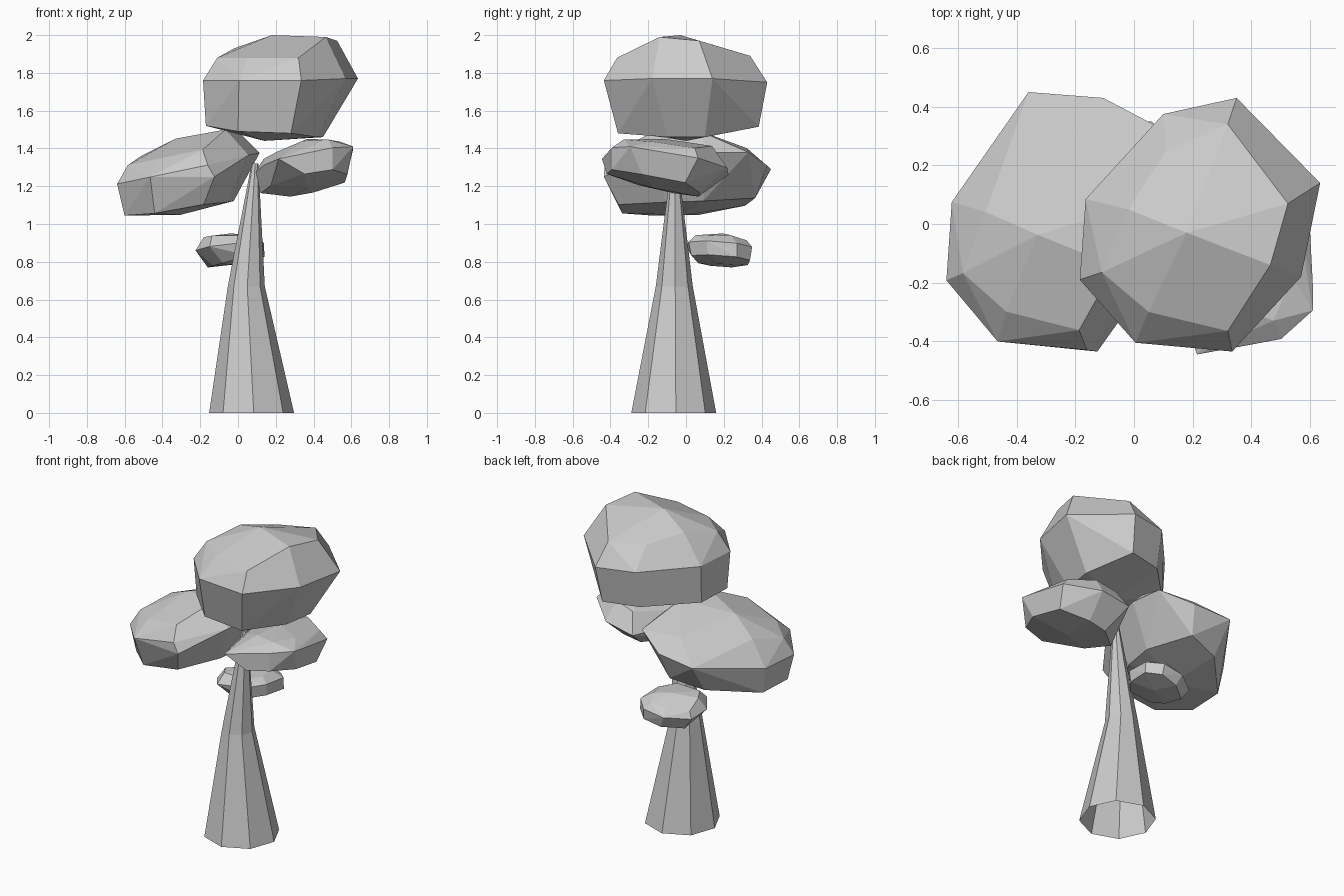
import bpy
import bmesh
from math import cos, sin, tau, radians
from mathutils import Vector, Euler

if "Cube" in bpy.data.objects:
    bpy.data.objects.remove(bpy.data.objects["Cube"])

# Outline layers of the faceted foliage clump, from bottom to top
UNDERSIDE = [(-.17, -.18, 1.52), (-.16, .07, 1.52), (.10, .33, 1.52), (.33, .385, 1.515),
             (.45, .10, 1.46), (.42, -.10, 1.46), (.28, -.36, 1.48), (.0, -.34, 1.49), (.14, 0, 1.44)]
WAIST = [(-.185, -.19, 1.76), (-.165, .085, 1.76), (.10, .375, 1.76), (.35, .43, 1.75),
         (.635, .14, 1.77), (.57, -.18, 1.77), (.335, -.435, 1.76), (.005, -.405, 1.76)]
CROWN = [(-.11, -.165, 1.88), (.05, -.30, 1.88), (.32, -.365, 1.88), (.465, -.14, 1.99),
         (.525, .07, 1.97), (.32, .34, 1.89), (.11, .25, 1.89), (-.02, .05, 1.93), (.18, -.03, 2.0)]


def finish(bm, name):
    bmesh.ops.recalc_face_normals(bm, faces=bm.faces)
    mesh = bpy.data.meshes.new(name)
    bm.to_mesh(mesh)
    bm.free()
    obj = bpy.data.objects.new(name, mesh)
    bpy.context.collection.objects.link(obj)
    return obj


def foliage(name, low, high, size=(1, 1, 1), tilt=(0, 0), yaw=0, corners=()):
    """Scale and turn the shared clump, fit it to the box low..high, pull out extra corners."""
    low, high = Vector(low), Vector(high)
    turn = Euler((radians(tilt[0]), radians(tilt[1]), 0)).to_matrix() \
        @ Euler((0, 0, radians(yaw))).to_matrix()
    pts = []
    for x, y, z in UNDERSIDE + WAIST + CROWN:
        pts.append(turn @ Vector(((x - .225) * size[0], y * size[1], (z - 1.72) * size[2])))
    a = Vector([min(p[i] for p in pts) for i in range(3)])
    b = Vector([max(p[i] for p in pts) for i in range(3)])
    bm = bmesh.new()
    for p in pts:
        bm.verts.new([low[i] + (p[i] - a[i]) / (b[i] - a[i]) * (high[i] - low[i]) for i in range(3)])
    for c in corners:
        bm.verts.new(c)
    bmesh.ops.convex_hull(bm, input=bm.verts[:])
    loose = [v for v in bm.verts if not v.link_faces]
    bmesh.ops.delete(bm, geom=loose, context='VERTS')
    bmesh.ops.dissolve_limit(bm, angle_limit=radians(5), verts=bm.verts[:], edges=bm.edges[:])
    return finish(bm, name)


# Trunk: eight-sided, tapering, open underneath
bm = bmesh.new()
rings = []
for x, y, z, r in [(.072, -.065, 0, .225), (.044, -.062, .67, .098), (.09, -.06, 1.32, .018)]:
    rings.append([bm.verts.new((x + r * cos(tau * k / 8 + .05), y + r * sin(tau * k / 8 + .05), z))
                  for k in range(8)])
for lower, upper in zip(rings, rings[1:]):
    for k in range(8):
        j = (k + 1) % 8
        bm.faces.new((lower[k], lower[j], upper[j], upper[k]))
bm.faces.new(rings[-1])
finish(bm, "trunk")

# Foliage clumps
foliage("top_foliage", (-.185, -.435, 1.44), (.635, .43, 2.0))
foliage("left_foliage", (-.64, -.43, 1.045), (.115, .41, 1.5), (1, 1, .65), (0, -10), 0,
        [(-.36, .45, 1.29), (-.105, .43, 1.31), (.085, .33, 1.38), (-.125, -.435, 1.25)])
foliage("right_foliage", (.085, -.42, 1.145), (.61, .225, 1.45), (1, 1, .45), (-7, -6), 100,
        [(.215, -.445, 1.345), (.47, -.39, 1.36), (.61, -.295, 1.41)])
foliage("small_back_foliage", (-.225, 0, .77), (.14, .35, .95), (1.2, 1, .6), (-4, -8), 225)
